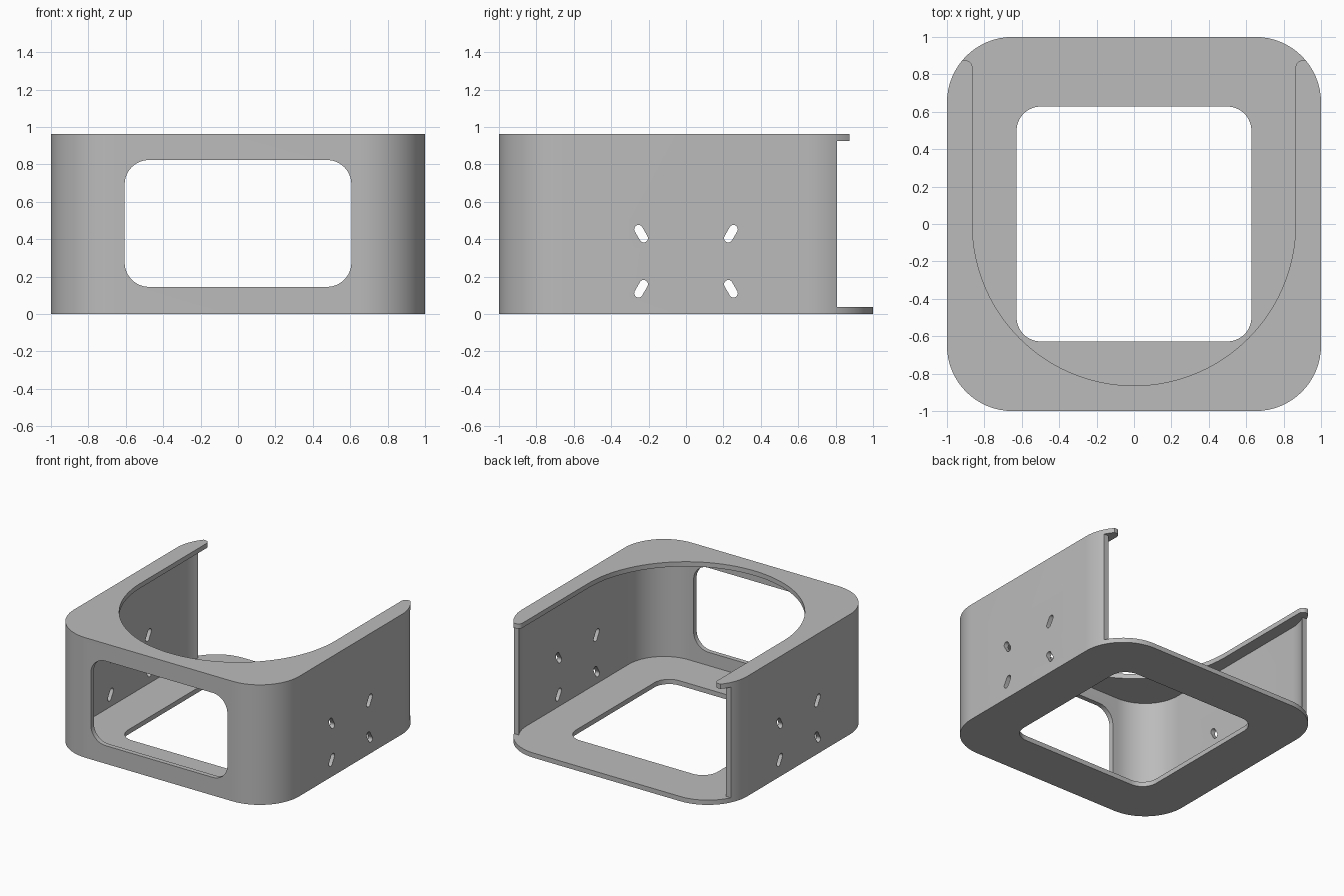
import bpy
import bmesh
import math
from mathutils import Matrix, Vector

if "Cube" in bpy.data.objects:
    bpy.data.objects.remove(bpy.data.objects["Cube"], do_unlink=True)

HEIGHT, T = 0.963, 0.038       # overall height, sheet thickness
CORNER, OPENING = 0.35, 0.864  # outer corner radius, top opening radius
WALL_END, LIP_END = 0.807, 0.875
UNDER_LIP = HEIGHT - T

grey = bpy.data.materials.new("Metal grey")
grey.use_nodes = True
colour = (0.5, 0.5, 0.5, 1)
grey.diffuse_color = colour
grey.node_tree.nodes["Principled BSDF"].inputs["Base Color"].default_value = colour


def arc(cx, cy, r, start, end, steps):
    """Points on an arc, angles in degrees."""
    angles = [math.radians(start + (end - start) * i / steps) for i in range(steps + 1)]
    return [(cx + r * math.cos(a), cy + r * math.sin(a)) for a in angles]


def rounded_rect(hx, hy, r, steps=16):
    points = []
    for i, (sx, sy) in enumerate([(1, 1), (-1, 1), (-1, -1), (1, -1)]):
        points += arc(sx * (hx - r), sy * (hy - r), r, 90 * i, 90 * i + 90, steps)
    return points


def slot(length, width, steps=12):
    h, r = length / 2, width / 2
    return arc(h, 0, r, -90, 90, steps) + arc(-h, 0, r, 90, 270, steps)


def prism(name, outline, low, high, matrix=Matrix()):
    """Extrude a 2D outline from low to high, then place it."""
    bm = bmesh.new()
    face = bm.faces.new([bm.verts.new((x, y, low)) for x, y in outline])
    ext = bmesh.ops.extrude_face_region(bm, geom=[face])
    verts = [v for v in ext["geom"] if isinstance(v, bmesh.types.BMVert)]
    bmesh.ops.translate(bm, verts=verts, vec=Vector((0, 0, high - low)))
    bmesh.ops.recalc_face_normals(bm, faces=bm.faces)
    bm.transform(matrix)
    mesh = bpy.data.meshes.new(name)
    bm.to_mesh(mesh)
    bm.free()
    mesh.materials.append(grey)
    obj = bpy.data.objects.new(name, mesh)
    bpy.context.collection.objects.link(obj)
    return obj


# Solid block that becomes the housing
housing = prism("housing", rounded_rect(1, 1, CORNER), 0, HEIGHT)

# Hollow interior and open back
cutters = [
    prism("cavity_cutter", rounded_rect(1 - T, 1 - T, CORNER - T), T, UNDER_LIP),
    prism("back_cutter", [(-2, WALL_END), (2, WALL_END), (2, 2), (-2, 2)], T, UNDER_LIP),
]

# Round-fronted opening in the top, leaving two side lips with rounded tips
right_half = (arc(0, 0, OPENING, -90, 0, 40)
              + arc(OPENING + T, LIP_END - T, T, 180, 90, 8)
              + [(2, LIP_END), (2, 2)])
left_half = [(-x, y) for x, y in reversed(right_half[1:])]
cutters.append(prism("top_cutter", right_half + left_half, UNDER_LIP - T, 2))

# Square opening in the base
cutters.append(prism("base_cutter", rounded_rect(0.628, 0.628, 0.13), -1, 2 * T))

# Front window
stand_up = Matrix.Translation((0, -1, 0.484)) @ Matrix.Rotation(math.pi / 2, 4, "X")
cutters.append(prism("window_cutter", rounded_rect(0.606, 0.339, 0.13), -0.2, 0.2, stand_up))

# Four slanted mounting slots through both side walls
face_side = Matrix(((0, 0, 1, 0), (1, 0, 0, 0), (0, 1, 0, 0), (0, 0, 0, 1)))
for sy in (-1, 1):
    for sz in (-1, 1):
        place = (Matrix.Translation((0, sy * 0.24, 0.282 + sz * 0.147)) @ face_side
                 @ Matrix.Rotation(sy * sz * math.radians(60), 4, "Z"))
        cutters.append(prism("slot_cutter", slot(0.055, 0.046), -2, 2, place))

# Cut everything, then bake the result and drop the cutters
for cutter in cutters:
    cutter.hide_render = True
    mod = housing.modifiers.new(cutter.name, "BOOLEAN")
    mod.operation = "DIFFERENCE"
    mod.solver = "EXACT"
    mod.object = cutter

bpy.context.view_layer.objects.active = housing
housing.select_set(True)
for mod in list(housing.modifiers):
    bpy.ops.object.modifier_apply(modifier=mod.name)
for cutter in cutters:
    bpy.data.objects.remove(cutter, do_unlink=True)

bpy.ops.object.select_all(action="DESELECT")
housing.select_set(True)
bpy.ops.object.shade_smooth_by_angle(angle=math.radians(30))
